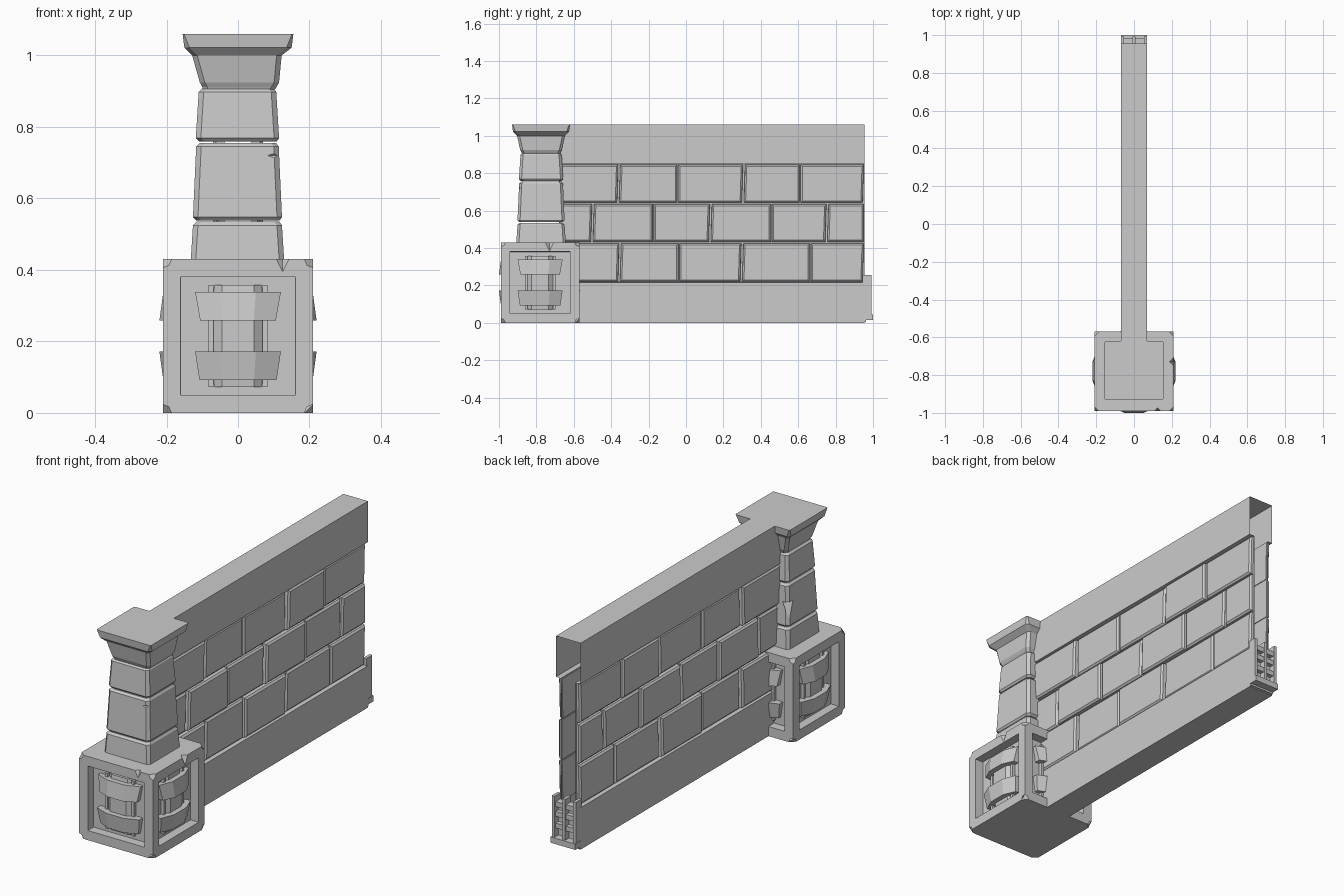
import bpy, bmesh, math
from mathutils import Vector, Matrix

cube = bpy.data.objects.get("Cube")
if cube:
    bpy.data.objects.remove(cube, do_unlink=True)

stone = bpy.data.materials.new("grey stone")
stone.use_nodes = True
GREY = (0.6, 0.6, 0.6, 1)
stone.diffuse_color = GREY
stone.node_tree.nodes["Principled BSDF"].inputs["Base Color"].default_value = GREY


def finish(name, bm, closed=True):
    if closed:
        bmesh.ops.recalc_face_normals(bm, faces=bm.faces)
    mesh = bpy.data.meshes.new(name)
    bm.to_mesh(mesh)
    bm.free()
    mesh.materials.append(stone)
    obj = bpy.data.objects.new(name, mesh)
    bpy.context.collection.objects.link(obj)
    return obj


def loft(bm, rings, caps=True):
    """Skin a list of equal-length point loops."""
    loops = [[bm.verts.new(p) for p in ring] for ring in rings]
    n = len(loops[0])
    for a, b in zip(loops, loops[1:]):
        for i in range(n):
            j = (i + 1) % n
            bm.faces.new((a[i], a[j], b[j], b[i]))
    if caps:
        bm.faces.new(loops[0][::-1])
        bm.faces.new(loops[-1])


def box(bm, x0, x1, y0, y1, z0, z1):
    loft(bm, [[(x0, y0, z), (x1, y0, z), (x1, y1, z), (x0, y1, z)] for z in (z0, z1)])


PY = -0.78     # pedestal and pillar centre


def ring(z, left, right, depth, c=0.014):
    """Square pillar section with clipped corners."""
    y0, y1 = PY + 0.005 - depth, PY + 0.005 + depth
    return [(left + c, y0, z), (right - c, y0, z), (right, y0 + c, z), (right, y1 - c, z),
            (right - c, y1, z), (left + c, y1, z), (left, y1 - c, z), (left, y0 + c, z)]


def chip(target, places):
    """Knock small pointed chips out of the edges."""
    for place, size, tilt in places:
        bm = bmesh.new()
        bmesh.ops.create_cone(bm, cap_ends=True, segments=4, radius1=0, radius2=size[0], depth=size[1],
                              matrix=Matrix.Translation(place) @ Matrix.Rotation(tilt, 4, 'Y'))
        cutter = finish("chip_cutter", bm)
        cutter.hide_render = True
        mod = target.modifiers.new("chip", 'BOOLEAN')
        mod.operation, mod.solver, mod.object = 'DIFFERENCE', 'EXACT', cutter
        bpy.context.view_layer.objects.active = target
        bpy.ops.object.modifier_apply(modifier=mod.name)
        bpy.data.objects.remove(cutter, do_unlink=True)


# Pedestal: cube with clipped corners and a sunken panel on each side
bm = bmesh.new()
bmesh.ops.create_cube(bm, size=1, matrix=Matrix.Translation((0, PY, 0.215)) @ Matrix.Diagonal((0.42, 0.42, 0.43, 1)))
corners = list(bm.verts)
sides = [f for f in bm.faces if abs(f.normal.z) < 0.5]
for f in sides:
    bmesh.ops.inset_individual(bm, faces=[f], thickness=0.07)
    bmesh.ops.inset_individual(bm, faces=[f], thickness=0.001, depth=-0.045)
bmesh.ops.bevel(bm, geom=corners, offset=0.024, segments=1, affect='VERTICES')
pedestal = finish("pedestal", bm)
chip(pedestal, [((0.125, -0.99, 0.425), (0.03, 0.06), 0), ((0.21, -0.73, 0.425), (0.04, 0.08), 0)])

# Banded barrel relief in each panel
CORE = ((-0.08, 0.165), (-0.045, 0.193), (0.045, 0.193), (0.08, 0.165))
BAND = ((-0.12, 0.19), (-0.05, 0.217), (0.05, 0.217), (0.12, 0.19))


def relief(bm, arc, levels):
    """Faceted arc skinned upward; levels are (z, width scale, depth offset)."""
    rings = []
    for z, w, d in levels:
        front = [(x * w, -(r + d), z) for x, r in arc]
        rings.append(front + [(arc[-1][0] * w, -0.16, z), (arc[0][0] * w, -0.16, z)])
    loft(bm, rings)


bm = bmesh.new()
for k in range(4):
    start = len(bm.verts)
    relief(bm, CORE, [(0.072, 1, -0.012), (0.17, 1, 0), (0.26, 1, 0), (0.358, 1, -0.012)])
    relief(bm, BAND, [(0.092, 0.9, -0.008), (0.172, 1, 0.003)])
    relief(bm, BAND, [(0.258, 0.88, 0.003), (0.338, 1, -0.008)])
    for s in (-1, 1):
        box(bm, s * 0.075 - 0.007, s * 0.075 + 0.007, -0.182, -0.16, 0.072, 0.358)
    bm.verts.ensure_lookup_table()
    new = bm.verts[start:]
    bmesh.ops.rotate(bm, verts=new, cent=(0, 0, 0), matrix=Matrix.Rotation(k * math.pi / 2, 3, 'Z'))
    bmesh.ops.translate(bm, verts=new, vec=(0, PY, 0))
finish("barrel_reliefs", bm)

# Pillar: stacked blocks with worn edges
BLOCKS = [(0.42, 0.535, 0.132, 0.126), (0.538, 0.755, 0.126, 0.117), (0.759, 0.908, 0.118, 0.11)]
E = 0.01
blocks = []
for i, (z0, z1, w0, w1) in enumerate(BLOCKS):
    bm = bmesh.new()
    loft(bm, [ring(z0, E - w0, w0 - E, w0 - E), ring(z0 + E, -w0, w0 - 0.003, w0),
              ring(z1 - E, -w1, w1 - 0.003, w1), ring(z1, E - w1, w1 - E, w1 - E)])
    blocks.append(finish(f"pillar_block_{i + 1}", bm))
chip(blocks[1], [((0.095, -0.9, 0.72), (0.022, 0.07), math.pi / 2),
                 ((-0.125, -0.66, 0.62), (0.04, 0.09), 0)])

# Flared capital
bm = bmesh.new()
loft(bm, [ring(0.9, -0.1, 0.1, 0.1), ring(0.912, -0.1, 0.108, 0.105), ring(0.925, -0.107, 0.115, 0.112),
          ring(1.0, -0.128, 0.122, 0.128), ring(1.022, -0.15, 0.15, 0.15), ring(1.06, -0.155, 0.155, 0.155, 0.004)])
finish("capital", bm)

# Wall shell: hollow, open at the far end, with sunken brick field
Y0, Y1 = -0.68, 0.955
half = [(0.07, 0), (0.07, 0.215), (0.042, 0.222), (0.042, 0.85), (0.07, 0.85), (0.07, 1.06)]
profile = half + [(-x, z) for x, z in reversed(half)]
bm = bmesh.new()
loft(bm, [[(x, y, z) for x, z in profile] for y in (Y0, Y1)], caps=False)
finish("wall_shell", bm)

# Bricks on both wall faces: row heights, joints, and the bricks that stand out
ROWS = [(0.218, 0.427, (-0.66, -0.355, -0.038, 0.298, 0.665, 0.953), (0, 2)),
        (0.43, 0.637, (-0.68, -0.5, -0.175, 0.13, 0.457, 0.753, 0.953), (1, 3)),
        (0.64, 0.848, (-0.68, -0.36, -0.045, 0.307, 0.61, 0.953), (0, 3))]
bm = bmesh.new()
for side in (-1, 1):
    for z0, z1, joints, proud in ROWS:
        for i, (a, b) in enumerate(zip(joints, joints[1:])):
            out = 0.07 if i in proud else 0.062
            skew = 0.006 * (-1) ** i
            rings = []
            for x, g in ((0.038, 0.002), (out - 0.008, 0.003), (out, 0.012)):
                x *= side
                rings.append([(x, a + g, z0 + g), (x, b - g - max(skew, 0), z0 + g),
                              (x, b - g, z1 - g), (x, a + g + max(-skew, 0), z1 - g)])
            loft(bm, rings)
finish("bricks", bm)

# End joint: slatted stub at the foot of the open end
bm = bmesh.new()
box(bm, -0.07, 0.07, 0.945, 1.0, 0.015, 0.045)
box(bm, -0.068, 0.068, 0.945, 0.962, 0.005, 0.215)
for x in (-0.06, 0, 0.06):
    box(bm, x - 0.008, x + 0.008, 0.945, 0.992, 0.04, 0.255)
for z in (0.09, 0.15, 0.2):
    box(bm, -0.065, 0.065, 0.945, 0.985, z, z + 0.025)
finish("end_joint", bm)
